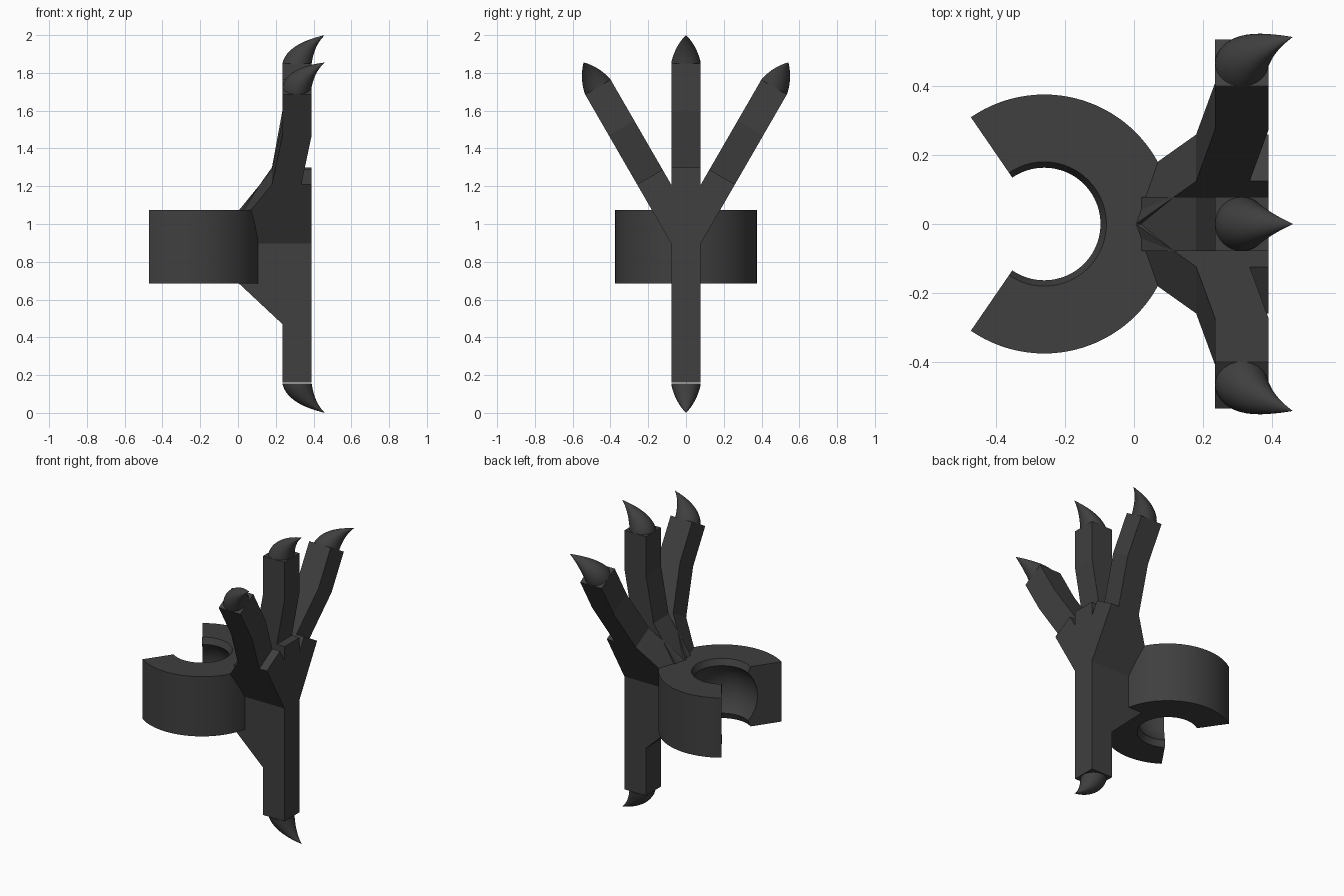
import bpy, bmesh
from math import sin, cos, radians, pi, sqrt
from mathutils import Matrix, Vector

cube = bpy.data.objects.get("Cube")
if cube:
    bpy.data.objects.remove(cube, do_unlink=True)

GREY = (0.05, 0.05, 0.05, 1)
mat = bpy.data.materials.new("dark_grey")
mat.use_nodes = True
mat.diffuse_color = GREY
mat.node_tree.nodes["Principled BSDF"].inputs["Base Color"].default_value = GREY

PIVOT_Z = 0.917   # where the three toes meet
HALF = 0.078      # half width of leg and toes


def finish(name, bm, turn=0, smooth=False):
    """Turn the mesh sideways about the palm pivot and make an object of it."""
    pivot = Vector((0, 0, PIVOT_Z))
    bmesh.ops.rotate(bm, verts=bm.verts, cent=pivot,
                     matrix=Matrix.Rotation(radians(-turn), 3, 'X'))
    bmesh.ops.recalc_face_normals(bm, faces=bm.faces)
    mesh = bpy.data.meshes.new(name)
    bm.to_mesh(mesh)
    bm.free()
    mesh.materials.append(mat)
    obj = bpy.data.objects.new(name, mesh)
    bpy.context.collection.objects.link(obj)
    if smooth:
        bpy.ops.object.select_all(action='DESELECT')
        obj.select_set(True)
        bpy.context.view_layer.objects.active = obj
        bpy.ops.object.shade_smooth_by_angle(angle=radians(30))


def prism(name, profile, turn=0):
    """Extrude an x-z profile across the toe width."""
    bm = bmesh.new()
    face = bm.faces.new([bm.verts.new((x, -HALF, z)) for x, z in profile])
    new = bmesh.ops.extrude_face_region(bm, geom=[face])["geom"]
    verts = [v for v in new if isinstance(v, bmesh.types.BMVert)]
    bmesh.ops.translate(bm, verts=verts, vec=(0, 2 * HALF, 0))
    finish(name, bm, turn)


def loft(bm, sections):
    """Skin closed sections one after another and cap both ends."""
    rings = [[bm.verts.new(p) for p in s] for s in sections]
    n = len(rings[0])
    for a, b in zip(rings, rings[1:]):
        for i in range(n):
            j = (i + 1) % n
            bm.faces.new((a[i], a[j], b[j], b[i]))
    bm.faces.new(rings[0])
    bm.faces.new(rings[-1])


def bezier(a, b, c, t):
    return a * (1 - t) ** 2 + 2 * b * t * (1 - t) + c * t * t


def claw(name, base_z, direction, turn=0):
    """Hooked talon with a round base, curving toward +x."""
    bm = bmesh.new()
    tip = Vector((0.46, 0.15))
    sections = []
    for k in range(15):
        t = min(k / 14, 0.995)
        back = bezier(Vector((0.235, 0)), Vector((0.26, 0.105)), tip, t)
        front = bezier(Vector((0.39, 0)), Vector((0.405, 0.1)), tip, t)
        mid, half = (back + front) / 2, (front - back) / 2
        width = HALF * (1 - t ** 1.3)
        ring = []
        for i in range(32):
            a = 2 * pi * i / 32
            p = mid + half * cos(a)
            ring.append((p.x, width * sin(a), base_z + direction * p.y))
        sections.append(ring)
    loft(bm, sections)
    finish(name, bm, turn, smooth=True)


# Clip ring: open C shape with a ball socket and flared lips
RING_X, RING_Z, H = -0.26, 0.88, 0.195
R_OUT, R_LIP, R_FLARE, R_BALL = 0.375, 0.163, 0.18, 0.225
lip_h = sqrt(R_BALL ** 2 - R_LIP ** 2)
socket = [(sqrt(R_BALL ** 2 - h * h), h)
          for h in (lip_h * (1 - k / 6) for k in range(13))]
ring_profile = [(R_OUT, -H), (R_OUT, H), (R_FLARE, H)] + socket + [(R_FLARE, -H)]
OPEN, STEPS = radians(124.5), 72
bm = bmesh.new()
loft(bm, [[(RING_X + r * cos(a), r * sin(a), RING_Z + h) for r, h in ring_profile]
          for a in (OPEN * (2 * k / STEPS - 1) for k in range(STEPS + 1))])
finish("clip_ring", bm, smooth=True)

# Rear leg, widening up into the ring
prism("rear_leg", [(0.235, 0.16), (0.39, 0.16), (0.39, 1.0), (0.005, 1.0),
                   (0.005, 0.685), (0.235, 0.47)])
claw("rear_claw", 0.155, -1.03)

# Three fanned toes, each with a stepped knuckle and a claw
toe_profile = [(0.005, PIVOT_Z), (0.39, PIVOT_Z), (0.39, 1.3), (0.335, 1.3),
               (0.39, 1.6), (0.39, 1.85), (0.235, 1.85), (0.235, 1.6),
               (0.18, 1.3), (0.005, 1.052)]
for side, turn in (("middle", 0), ("back", 30), ("front", -30)):
    prism(side + "_toe", toe_profile, turn)
    claw(side + "_claw", 1.85, 1, turn)
